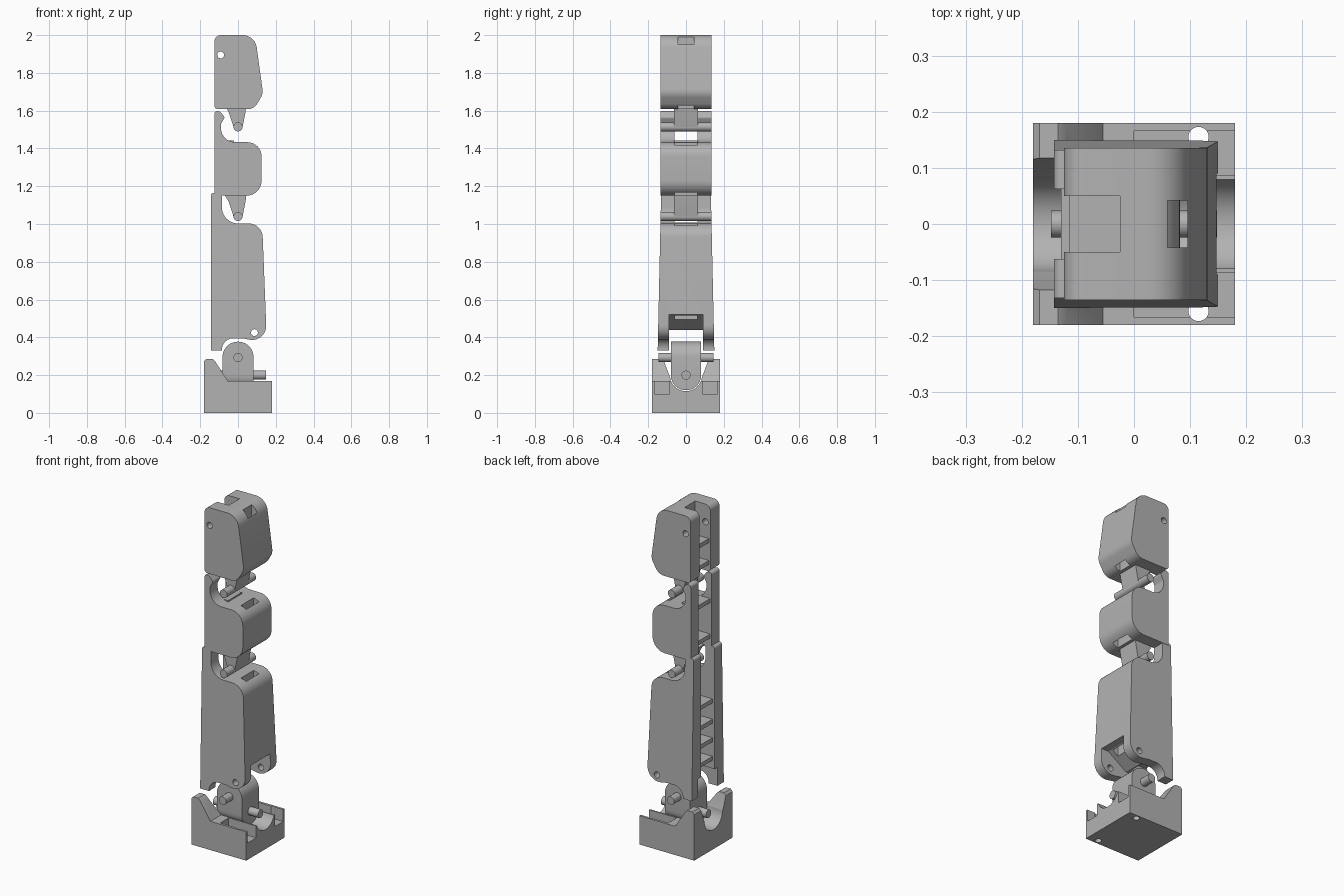
import bpy, bmesh, math
from mathutils import Vector, Matrix

if "Cube" in bpy.data.objects:
    bpy.data.objects.remove(bpy.data.objects["Cube"])

grey = bpy.data.materials.new("plain grey")
grey.use_nodes = True
grey.diffuse_color = (0.45, 0.45, 0.45, 1)
grey.node_tree.nodes["Principled BSDF"].inputs["Base Color"].default_value = grey.diffuse_color


def add_object(name, bm):
    bmesh.ops.recalc_face_normals(bm, faces=bm.faces)
    mesh = bpy.data.meshes.new(name)
    bm.to_mesh(mesh)
    bm.free()
    mesh.materials.append(grey)
    obj = bpy.data.objects.new(name, mesh)
    bpy.context.collection.objects.link(obj)
    return obj


def rounded(corners, steps=10):
    """Outline with each corner (a, b, radius) replaced by an arc."""
    pts = []
    for i, corner in enumerate(corners):
        p = Vector(corner[:2])
        r = corner[2] if len(corner) > 2 else 0
        if not r:
            pts.append(p)
            continue
        u = (Vector(corners[i - 1][:2]) - p).normalized()
        v = (Vector(corners[(i + 1) % len(corners)][:2]) - p).normalized()
        half = u.angle(v) / 2
        centre = p + (u + v).normalized() * (r / math.sin(half))
        start = p + u * (r / math.tan(half)) - centre
        end = p + v * (r / math.tan(half)) - centre
        sweep = start.angle_signed(end)
        for k in range(steps + 1):
            pts.append(centre + Matrix.Rotation(-sweep * k / steps, 2) @ start)
    return pts


def prism(name, corners, half, axis="y", taper=None):
    """Extrude an outline both ways along x or y; taper gives half width by height."""
    bm = bmesh.new()
    rings = []
    for side in (-1, 1):
        ring = []
        for a, z in rounded(corners):
            d = side * (taper(z) if taper else half)
            ring.append(bm.verts.new((a, d, z) if axis == "y" else (d, a, z)))
        rings.append(ring)
        bm.faces.new(ring)
    n = len(rings[0])
    for i in range(n):
        j = (i + 1) % n
        bm.faces.new((rings[0][i], rings[0][j], rings[1][j], rings[1][i]))
    return add_object(name, bm)


def box(name, x, y, z):
    return prism(name, [(x[0], z[0]), (x[1], z[0]), (x[1], z[1]), (x[0], z[1])], y)


def rod(name, centre, radius, length, axis):
    bm = bmesh.new()
    bmesh.ops.create_cone(bm, cap_ends=True, segments=32, radius1=radius, radius2=radius, depth=length)
    turn = {"x": Matrix.Rotation(math.pi / 2, 4, "Y"), "y": Matrix.Rotation(math.pi / 2, 4, "X"),
            "z": Matrix.Identity(4)}[axis]
    bm.transform(Matrix.Translation(centre) @ turn)
    return add_object(name, bm)


def combine(obj, tools, operation="DIFFERENCE"):
    """Apply booleans one by one and remove the tools."""
    for tool in tools:
        mod = obj.modifiers.new("cut", "BOOLEAN")
        mod.operation, mod.solver, mod.object = operation, "EXACT", tool
        tool.hide_render = True
        graph = bpy.context.evaluated_depsgraph_get()
        mesh = bpy.data.meshes.new_from_object(obj.evaluated_get(graph))
        obj.modifiers.clear()
        obj.data = mesh
        bpy.data.objects.remove(tool)


def finish(obj):
    bpy.ops.object.select_all(action="DESELECT")
    obj.select_set(True)
    bpy.context.view_layer.objects.active = obj
    bpy.ops.object.shade_smooth_by_angle(angle=math.radians(30))


# Base block with high back wall, rounded trough, side pockets and screw holes
base = prism("base", [(-.18, 0), (.18, 0), (.18, .17), (-.055, .17), (-.122, .275),
                      (-.135, .285), (-.168, .285), (-.18, .272)], .18)
cuts = [prism("trough", [(-.12, .3), (-.115, .27), (-.085, .19), (-.085, .115, .084), (.085, .115, .084),
                         (.085, .19), (.115, .27), (.12, .3)], .3, "x")]
for s in (-1, 1):
    y0, y1 = sorted((s * .166, s * .087))
    cuts.append(prism("pocket", [(y0, .1), (y1, .1), (y1, .25), (y0, .25)], .1, "x"))
    cuts[-1].data.transform(Matrix.Translation((.1, 0, 0)))
    cuts.append(rod("screw_hole", (.115, s * .155, .1), .018, .4, "z"))
combine(base, cuts)

# Knuckle: round top along y, round bottom along x, with two crossed pins
knuckle = prism("knuckle", [(-.082, .1), (.082, .1), (.082, .377, .081), (-.082, .377, .081)], .08)
combine(knuckle, [prism("round_bottom", [(-.08, .4), (-.08, .12, .079), (.08, .12, .079), (.08, .4)], .2, "x")],
        "INTERSECT")
knuckle_pin = rod("knuckle_pin", (0, 0, .293), .024, .29, "y")
swivel_pin = rod("swivel_pin", (0, 0, .2), .024, .296, "x")

# Lower link
lower = prism("lower_link", [(-.143, .33), (-.143, 1.165, .015), (-.118, 1.165), (-.112, 1.15), (-.085, 1.15),
                             (-.085, 1.003, .085), (.128, 1.003, .075), (.153, .37, .075),
                             (.02, .395, .03), (-.085, .395, .06), (-.085, .33)],
              0, taper=lambda z: .15 - (z - .33) * .022)
combine(lower, [
    box("back_channel", (-.3, -.03), .062, (.2, 1.3)),
    prism("fork_gap", [(-.3, .3), (.3, .3), (.3, .52), (.1, .52), (-.02, .44), (-.3, .44)], .09),
    box("cord_tunnel", (.06, .095), .06, (.3, 1.2)),
    rod("cross_hole", (.087, 0, .425), .018, .5, "y")])

# Middle link
middle = prism("middle_link", [(-.125, 1.15), (-.125, 1.6, .015), (-.095, 1.595, .01), (-.07, 1.565, .012),
                               (-.09, 1.53, .02), (-.09, 1.433, .075), (.125, 1.433, .075),
                               (.125, 1.15, .08)], .134)
combine(middle, [
    box("back_channel", (-.3, -.03), .062, (1.1, 1.7)),
    box("cord_tunnel", (.06, .095), .06, (1.1, 1.5))])

# Tip link
tip = prism("tip_link", [(-.125, 1.608, .02), (-.125, 2, .035), (.09, 2, .075),
                         (.133, 1.69, .07), (.085, 1.608, .06)], .135)
combine(tip, [
    box("back_channel", (-.3, -.025), .05, (1.5, 2.1)),
    box("cord_tunnel", (.06, .095), .042, (1.5, 2.1)),
    rod("cross_hole", (-.092, 0, 1.895), .018, .5, "y")])

parts = [base, knuckle, knuckle_pin, swivel_pin, lower, middle, tip]

# Rungs across each back channel: back face, half width, heights
for name, back, half, heights in (("lower", -.13, .064, (.5, .61, .72, .84)),
                                  ("middle", -.115, .064, (1.22, 1.43)),
                                  ("tip", -.115, .052, (1.66, 1.79))):
    for z in heights:
        parts.append(box(name + "_rung", (back, -.02), half, (z - .012, z + .012)))

# Hinge tabs and pins below the upper two links
for name, z in (("middle", 1.04), ("tip", 1.514)):
    parts.append(prism(name + "_hinge_tab", [(-.024, z), (-.05, z + .08), (-.075, z + .12), (.045, z + .12),
                                             (.04, z + .08), (.024, z)], .064))
    parts.append(rod(name + "_hinge_pin", (0, 0, z), .024, .27, "y"))

for part in parts:
    finish(part)
